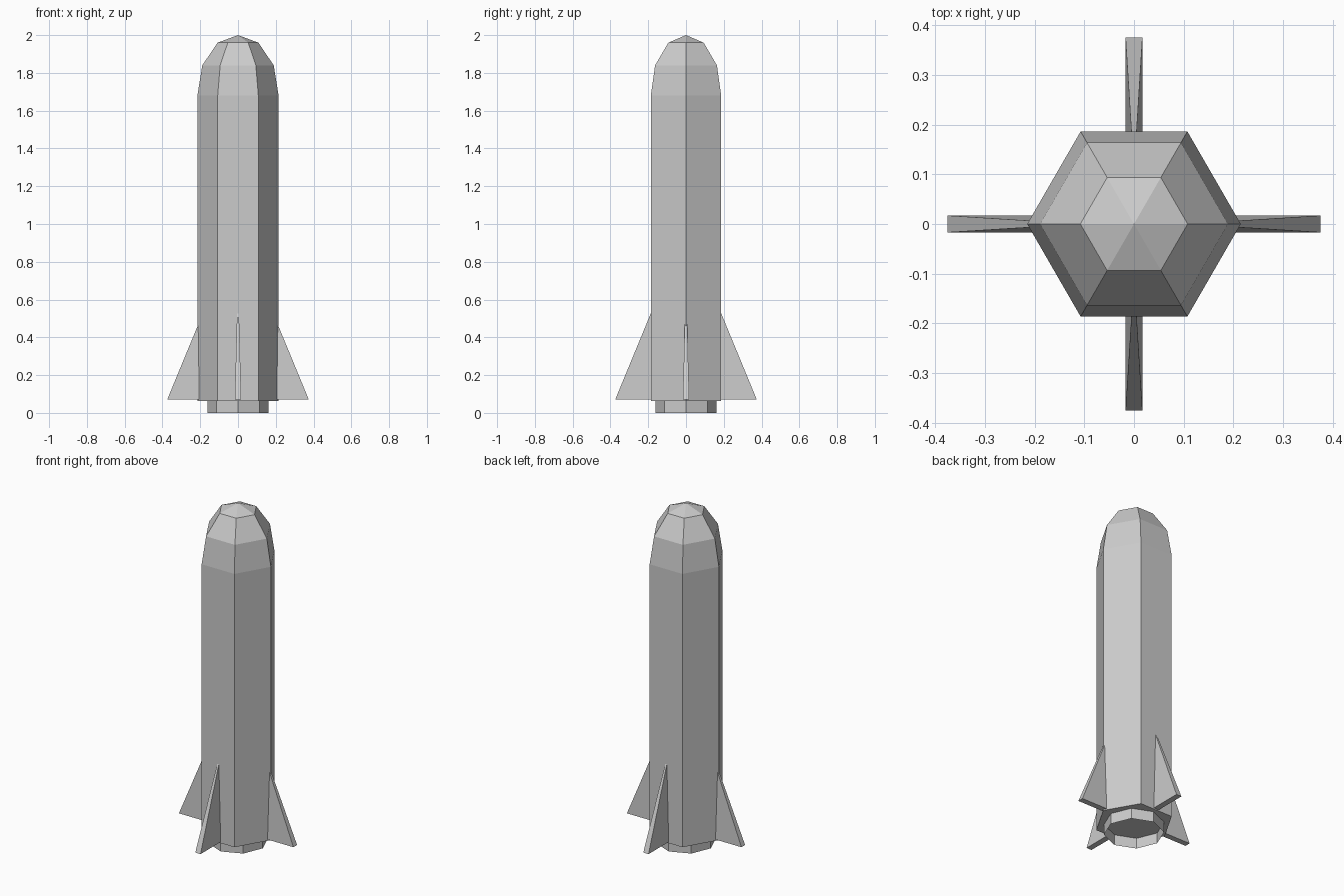
import bpy
import bmesh
import math

if "Cube" in bpy.data.objects:
    bpy.data.objects.remove(bpy.data.objects["Cube"])


def finish(name, bm):
    bmesh.ops.recalc_face_normals(bm, faces=bm.faces)
    mesh = bpy.data.meshes.new(name)
    bm.to_mesh(mesh)
    bm.free()
    obj = bpy.data.objects.new(name, mesh)
    bpy.context.collection.objects.link(obj)
    return obj


def revolve(name, profile, sides):
    """Turn (radius, z) points around z; radius 0 makes a pole."""
    bm = bmesh.new()
    rings = []
    for r, z in profile:
        count = sides if r > 0 else 1
        rings.append([bm.verts.new((r * math.cos(math.tau * i / sides),
                                    r * math.sin(math.tau * i / sides), z))
                      for i in range(count)])
    for a, b in zip(rings, rings[1:]):
        for i in range(sides):
            j = (i + 1) % sides
            corners = [a[i % len(a)], a[j % len(a)], b[j % len(b)], b[i % len(b)]]
            bm.faces.new(list(dict.fromkeys(corners)))
    return finish(name, bm)


def fin(name, angle):
    """Triangular fin, thick at the base and thin at the top."""
    outline = [(0.15, 0.07, 0.017), (0.375, 0.07, 0.017), (0.15, 0.615, 0.003)]
    bm = bmesh.new()
    left = [bm.verts.new((r, t, z)) for r, z, t in outline]
    right = [bm.verts.new((r, -t, z)) for r, z, t in outline]
    bm.faces.new(left)
    bm.faces.new(right[::-1])
    for i in range(3):
        j = (i + 1) % 3
        bm.faces.new((left[i], right[i], right[j], left[j]))
    finish(name, bm).rotation_euler.z = angle


# Six-sided hull with faceted nose
revolve("hull", [(0, 0.063), (0.215, 0.063), (0.215, 1.68), (0.189, 1.84),
                 (0.108, 1.96), (0, 2.0)], 6)

# Open eight-sided engine nozzle, thin walled
revolve("nozzle", [(0.162, 0.063), (0.162, 0.0)], 8)

# Four tail fins
for k, side in enumerate(("right", "back", "left", "front")):
    fin(side + "_fin", k * math.pi / 2)
